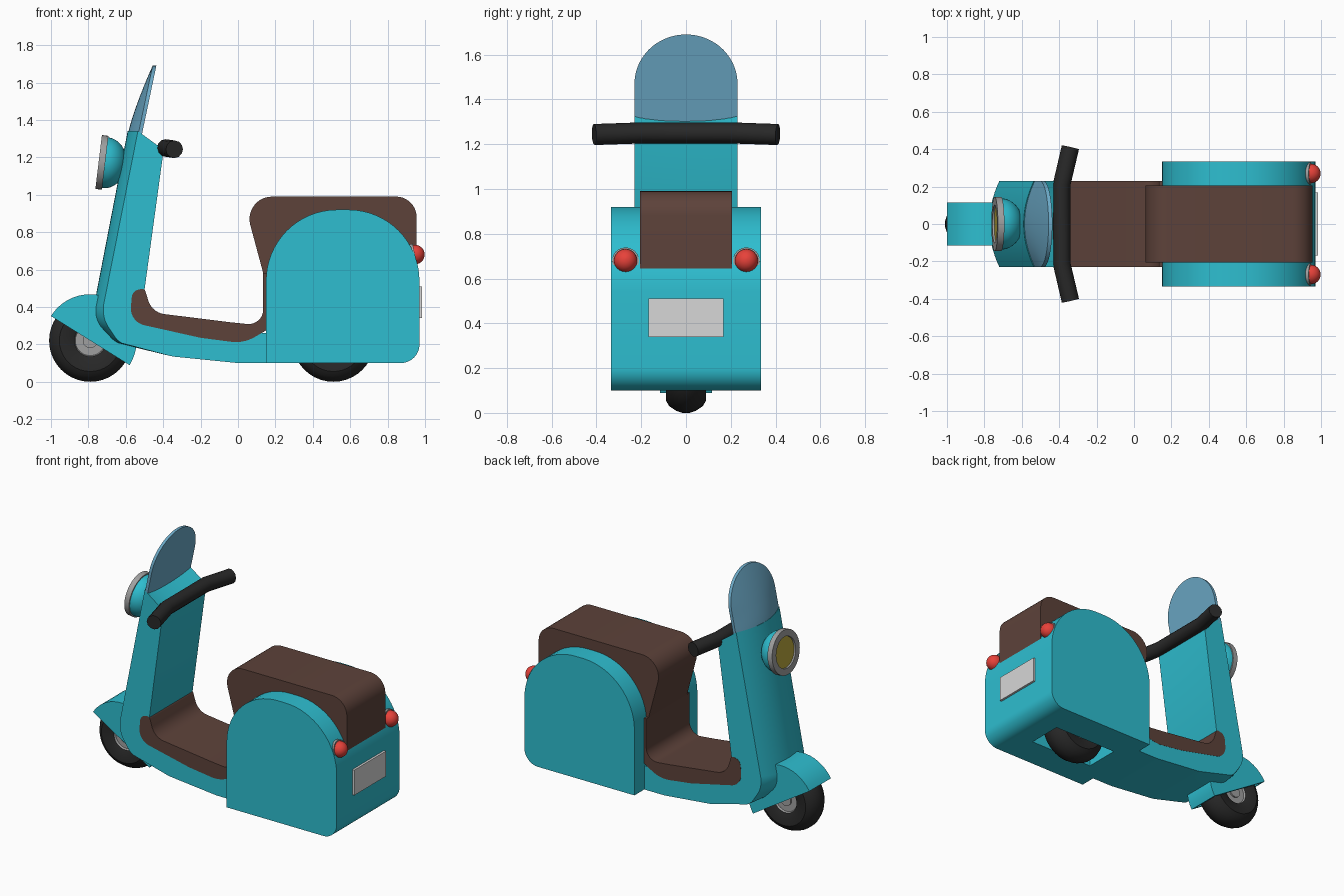
import bpy, bmesh
from math import sin, cos, tan, pi, radians, sqrt
from mathutils import Vector

cube = bpy.data.objects.get("Cube")
if cube:
    bpy.data.objects.remove(cube, do_unlink=True)


def material(name, r, g, b):
    m = bpy.data.materials.new(name)
    m.use_nodes = True
    col = [(c / 255 / 12.92 if c < 11 else ((c / 255 + 0.055) / 1.055) ** 2.4) for c in (r, g, b)] + [1]
    m.diffuse_color = col
    m.node_tree.nodes["Principled BSDF"].inputs["Base Color"].default_value = col
    return m


TEAL = material("teal_paint", 46, 190, 208)
BROWN = material("brown_leather", 93, 66, 58)
GLASS = material("blue_glass", 108, 170, 200)
BLACK = material("black_rubber", 40, 40, 40)
GREY = material("grey_metal", 160, 160, 160)
PALE = material("pale_plate", 215, 215, 215)
RED = material("red_lens", 232, 66, 58)
YELLOW = material("yellow_lens", 188, 170, 62)


def finish(obj):
    bpy.ops.object.select_all(action='DESELECT')
    obj.select_set(True)
    bpy.context.view_layer.objects.active = obj
    bpy.ops.object.shade_smooth_by_angle(angle=radians(30))
    return obj


def loft(name, rings, mats):
    """Skin a stack of equal rings and cap both ends; mats = cap, bands..., cap."""
    if not isinstance(mats, list):
        mats = [mats] * (len(rings) + 1)
    slots = list(dict.fromkeys(mats))
    bm = bmesh.new()
    vs = [[bm.verts.new(p) for p in ring] for ring in rings]
    n = len(vs[0])
    bm.faces.new(vs[0]).material_index = slots.index(mats[0])
    bm.faces.new(vs[-1]).material_index = slots.index(mats[-1])
    for a, b, m in zip(vs, vs[1:], mats[1:]):
        for i in range(n):
            j = (i + 1) % n
            bm.faces.new((a[i], a[j], b[j], b[i])).material_index = slots.index(m)
    bmesh.ops.recalc_face_normals(bm, faces=bm.faces)
    mesh = bpy.data.meshes.new(name)
    bm.to_mesh(mesh)
    bm.free()
    for m in slots:
        mesh.materials.append(m)
    obj = bpy.data.objects.new(name, mesh)
    bpy.context.collection.objects.link(obj)
    return finish(obj)


def prism(name, pts, y0, y1, mat):
    return loft(name, [[(x, y, z) for x, z in pts] for y in (y0, y1)], mat)


def lathe(name, profile, loc, axis, mats, n=40):
    """Turn (radius, height) points around an axis."""
    q = Vector(axis).to_track_quat('Z', 'Y')
    rings = [[Vector(loc) + q @ Vector((r * cos(2 * pi * i / n), r * sin(2 * pi * i / n), h))
              for i in range(n)] for r, h in profile]
    return loft(name, rings, mats)


def fillet(corners, seg=10):
    """Round the corners (x, z, radius) of a closed profile."""
    out = []
    for i, (x, z, r) in enumerate(corners):
        p = Vector((x, z))
        if r == 0:
            out.append((x, z))
            continue
        a = Vector(corners[i - 1][:2]) - p
        b = Vector(corners[(i + 1) % len(corners)][:2]) - p
        half = a.angle(b) / 2
        t = min(r / tan(half), a.length * 0.49, b.length * 0.49)
        r = t * tan(half)
        a.normalize()
        b.normalize()
        c = p + (a + b).normalized() * (r / sin(half))
        s, e = p + a * t - c, p + b * t - c
        ang = s.angle(e)
        for k in range(seg + 1):
            f = k / seg
            v = c + (s * sin((1 - f) * ang) + e * sin(f * ang)) / sin(ang)
            out.append((v.x, v.y))
    return out


# Front shield and floor pan, with a bowed front face
W, BOW = 0.23, 0.055
pan = fillet([(-0.59, 1.34, 0), (-0.785, 0.33, 0.13), (-0.66, 0.21, 0.12), (-0.35, 0.135, 0.3),
              (0, 0.1, 0.3), (0.15, 0.1, 0), (0.15, 0.26, 0), (-0.05, 0.26, 0), (-0.48, 0.34, 0),
              (-0.54, 0.42, 0), (-0.5, 0.49, 0), (-0.4, 1.24, 0)])
rings = []
for k in range(-8, 9):
    s = (k / 8) ** 2
    ring = []
    for x, z in pan:
        front = -0.59 - (1.34 - z) * 0.195
        w = s * min(1, max(0, 1 - (x - front) / 0.22))
        ring.append((x + BOW * w, W * k / 8, z + 0.02 * w * (z < 0.4)))
    rings.append(ring)
loft("front_shield", rings, TEAL)

# Windshield: flat back, bowed front, rounded top
rings = []
for k in range(25):
    z = 1.30 + 0.17 * k / 8 if k <= 8 else 1.47 + 0.22 * sin((k - 8) / 16 * pi / 2 * 0.97)
    w = W * sqrt(1 - (max(0, z - 1.47) / 0.22) ** 2)
    t = max(0, z - 1.34) / 0.35
    edge = -0.53 + 0.21 * (z - 1.34)
    us = [i / 8 for i in range(-8, 9)]
    bowed = [(edge - BOW * (1 - t ** 1.5) * (1 - u * u), w * u, z) for u in us]
    back = [(edge + 0.02, w * u, z) for u in reversed(us)]
    rings.append(bowed + back)
loft("windshield", rings, GLASS)

# Rear body with a wheel well cut from below
rear_body = prism("rear_body", fillet([(0.15, 0.1, 0), (0.15, 0.92, 0.38), (0.97, 0.92, 0.38),
                                       (0.97, 0.1, 0.1)], 16), -0.335, 0.335, TEAL)
well = prism("wheel_well_cutter", [(0.27, 0), (0.27, 0.47), (0.75, 0.47), (0.75, 0)], -0.12, 0.12, TEAL)
well.hide_render = True
cut = rear_body.modifiers.new("wheel_well", 'BOOLEAN')
cut.object = well
cut.solver = 'EXACT'
bpy.context.view_layer.objects.active = rear_body
bpy.ops.object.modifier_apply(modifier=cut.name)
bpy.data.objects.remove(well, do_unlink=True)
finish(rear_body)

# Seat and foot mat
prism("seat", fillet([(0.135, 0.58, 0), (0.025, 0.99, 0.12), (0.955, 0.99, 0.11), (0.955, 0.6, 0),
                      (0.5, 0.55, 0)]), -0.205, 0.205, BROWN)
prism("foot_mat", fillet([(0.16, 0.58, 0), (0.135, 0.58, 0), (0.135, 0.3, 0.12), (-0.04, 0.318, 0.1),
                          (-0.46, 0.37, 0.12), (-0.5, 0.5, 0.02), (-0.565, 0.485, 0.05),
                          (-0.58, 0.32, 0.1), (-0.2, 0.235, 0.3), (0.03, 0.205, 0.2),
                          (0.16, 0.28, 0)]), -0.231, 0.231, BROWN)

# Wheels
side = [(0.04, 0.07), (0.04, 0.06), (0.08, 0.06), (0.085, 0.072), (0.12, 0.087), (0.165, 0.09),
        (0.19, 0.075), (0.21, 0.045), (0.22, 0.015)]
tyre = [(r, -h) for r, h in side] + side[::-1]
bands = [GREY] * 4 + [BLACK] * 11 + [GREY] * 4
for name, x in (("front_wheel", -0.79), ("rear_wheel", 0.51)):
    lathe(name, tyre, (x, 0, 0.22), (0, 1, 0), bands)

# Front fender: a band with two cheeks
def arc(r):
    angles = [radians(-32 + 180 * i / 24) for i in range(25)]
    return [(-0.79 + r * cos(a), 0.22 + r * sin(a)) for a in angles]


prism("fender_band", arc(0.248) + arc(0.228)[::-1], -0.115, 0.115, TEAL)
for name, y in (("near", -0.115), ("far", 0.097)):
    prism("fender_cheek_" + name, arc(0.248), y, y + 0.018, TEAL)

# Headlight
bowl = [(0.137 * cos(a), -0.035 - 0.115 * sin(a)) for a in [i * pi / 2 / 8.2 for i in range(9)]]
lathe("headlight", [(0.1, -0.01), (0.102, 0), (0.145, 0), (0.145, -0.035)] + bowl,
      (-0.745, 0, 1.175), (-0.99, 0, 0.12), [YELLOW] + [GREY] * 4 + [TEAL] * 9)

# Tail lights
dome = [(0.052 * cos(a), 0.052 * sin(a)) for a in [i * pi / 2 / 6.2 for i in range(7)]]
for name, y in (("near", -0.27), ("far", 0.27)):
    lathe("tail_light_" + name, [(0.06, -0.05), (0.06, 0)] + dome, (0.946, y, 0.68),
          (0.96, 0, 0.2), [GREY] * 3 + [RED] * 7, 24)

# Number plate
prism("number_plate", [(0.965, 0.34), (0.985, 0.34), (0.985, 0.51), (0.965, 0.51)], -0.168, 0.168, PALE)

# Handlebar
curve = bpy.data.curves.new("handlebar", 'CURVE')
curve.dimensions = '3D'
curve.bevel_depth = 0.047
curve.bevel_resolution = 4
curve.use_fill_caps = True
path = [(-0.34, -0.41, 1.243), (-0.387, -0.21, 1.25), (-0.387, 0.21, 1.25), (-0.34, 0.41, 1.243)]
spline = curve.splines.new('POLY')
spline.points.add(len(path) - 1)
for point, co in zip(spline.points, path):
    point.co = (*co, 1)
curve.materials.append(BLACK)
bar = bpy.data.objects.new("handlebar", curve)
bpy.context.collection.objects.link(bar)
